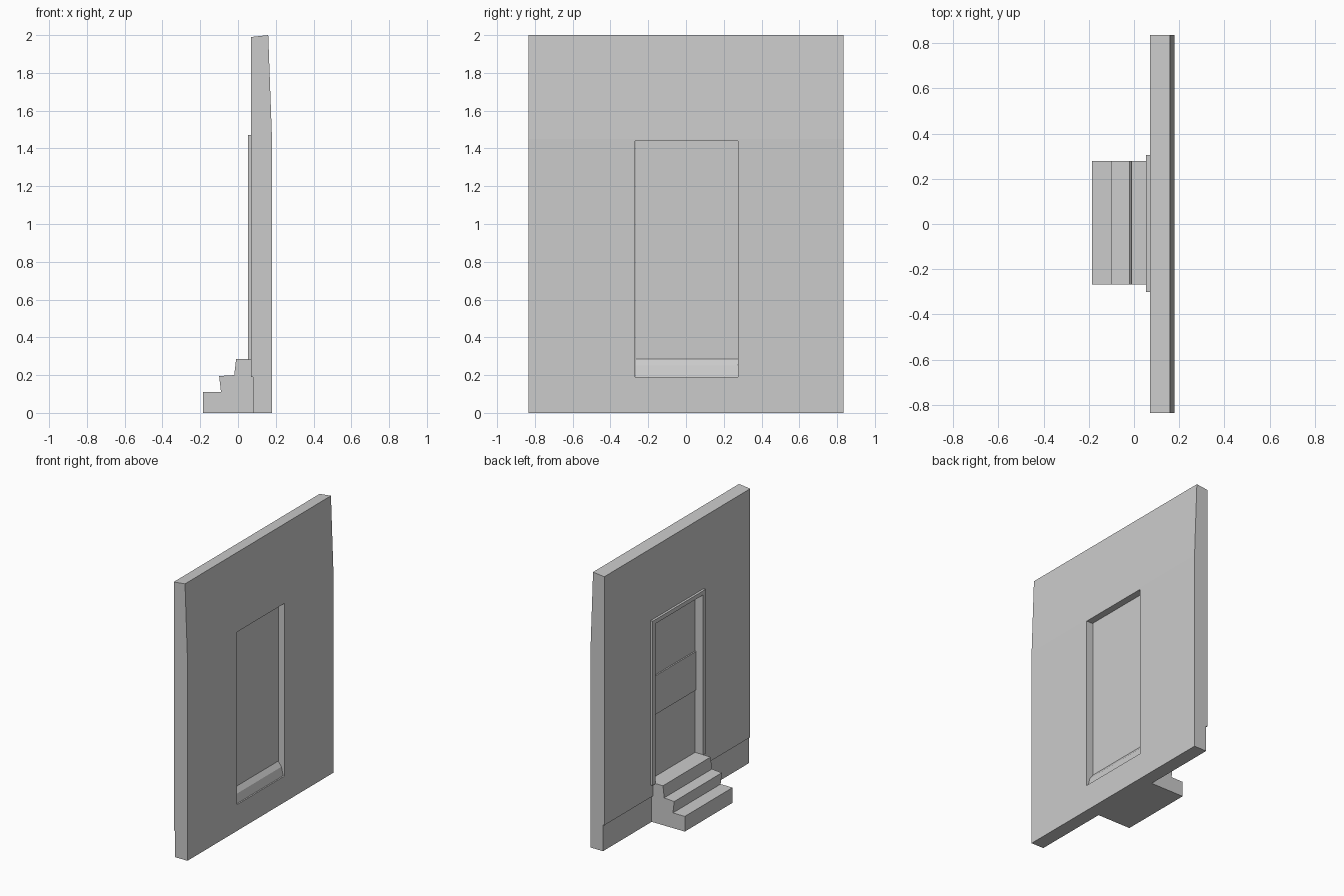
import bpy, bmesh

if "Cube" in bpy.data.objects:
    bpy.data.objects.remove(bpy.data.objects["Cube"])


def finish(name, bm):
    bmesh.ops.recalc_face_normals(bm, faces=bm.faces)
    me = bpy.data.meshes.new(name)
    bm.to_mesh(me)
    bm.free()
    ob = bpy.data.objects.new(name, me)
    bpy.context.collection.objects.link(ob)
    return ob


def extrude_profile(name, pts, y0, y1):
    """Extrude an x/z outline along y."""
    bm = bmesh.new()
    face = bm.faces.new([bm.verts.new((x, y0, z)) for x, z in pts])
    new = bmesh.ops.extrude_face_region(bm, geom=[face])["geom"]
    bmesh.ops.translate(bm, vec=(0, y1 - y0, 0),
                        verts=[v for v in new if isinstance(v, bmesh.types.BMVert)])
    return finish(name, bm)


def box(name, x0, x1, y0, y1, z0, z1):
    return extrude_profile(name, [(x0, z0), (x1, z0), (x1, z1), (x0, z1)], y0, y1)


# Wall slab: inset base at the back, tapered top at the front
wall = extrude_profile("wall", [(.08, 0), (.18, 0), (.18, 1.45), (.16, 2), (.07, 1.99),
                                (.07, .19), (.08, .19)], -.835, .835)

# Doorway opening
cutter = box("doorway_cutter", -.1, .3, -.27, .275, .19, 1.44)
cutter.hide_render = True
cutter.hide_viewport = True
mod = wall.modifiers.new("doorway", "BOOLEAN")
mod.operation = "DIFFERENCE"
mod.solver = "EXACT"
mod.object = cutter

# Steps running through the doorway and ending in a sloped sill
extrude_profile("steps", [(-.185, 0), (-.185, .11), (-.09, .11), (-.10, .195), (-.02, .20),
                          (-.01, .285), (.13, .285), (.155, .25), (.17, .19), (.09, .19),
                          (.09, 0)], -.268, .278)

# Recessed door with rails raised on the back
box("door", .115, .13, -.267, .275, .28, 1.44)
box("door_middle_rail", .105, .116, -.267, .275, .74, 1.02)

# Thin door frame on the back
for y0, y1, side in ((-.30, -.27, "right"), (.275, .305, "left")):
    box("frame_" + side, .053, .075, y0, y1, .28, 1.47)
box("frame_top", .053, .075, -.27, .275, 1.44, 1.47)
